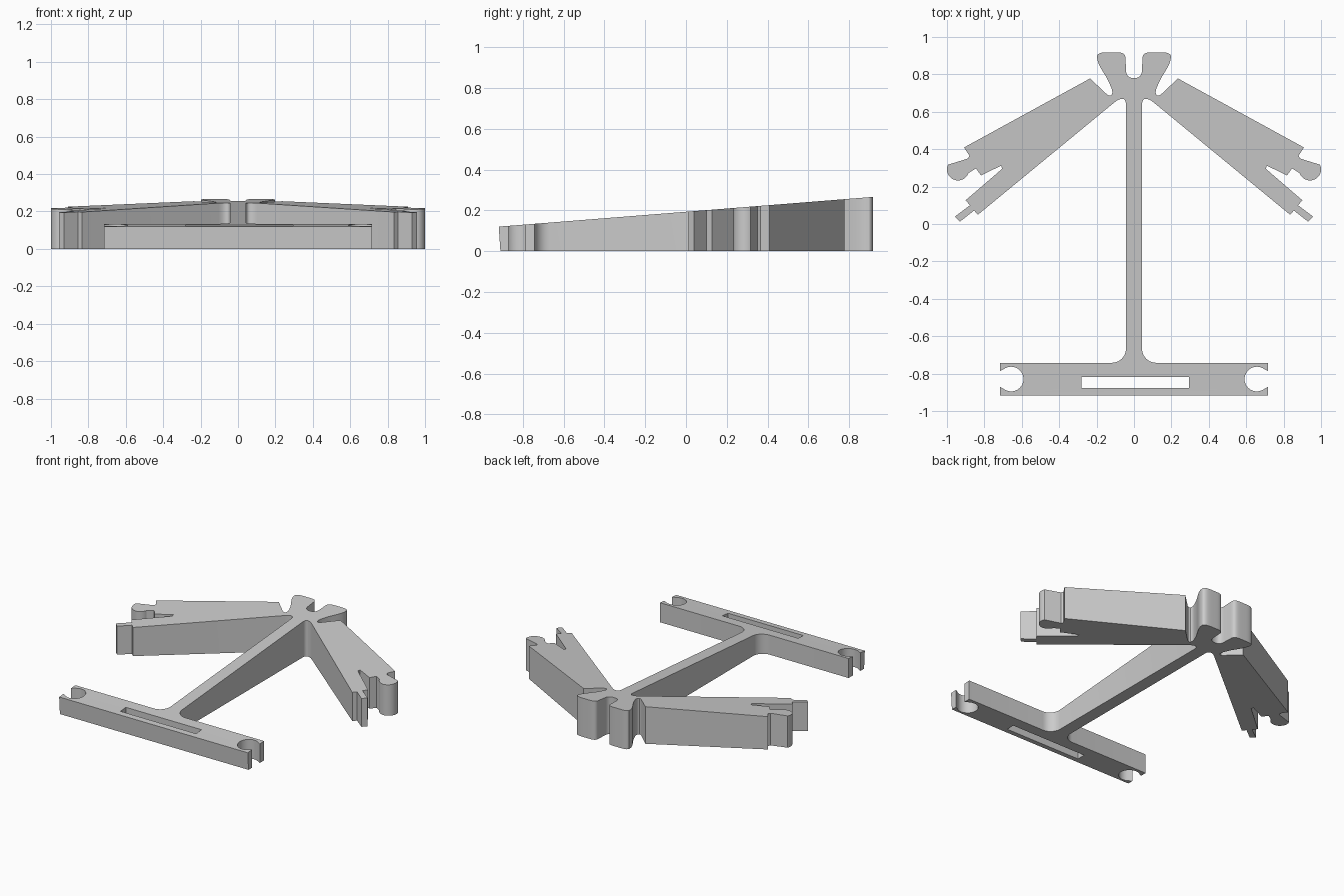
import bpy, bmesh, math
from mathutils import Vector
from mathutils.geometry import interpolate_bezier

cube = bpy.data.objects.get("Cube")
if cube:
    bpy.data.objects.remove(cube, do_unlink=True)

FRONT = -0.913


def arc(cx, cy, r, start, end, n):
    """Points along a circular arc, angles in degrees."""
    angles = [math.radians(start + (end - start) * i / n) for i in range(n + 1)]
    return [(cx + r * math.cos(a), cy + r * math.sin(a)) for a in angles]


def bend(a, b, c, d, n=9):
    """Points along a cubic curve from a to d."""
    return [(p.x, p.y) for p in interpolate_bezier(*(Vector(q) for q in (a, b, c, d)), n)]


def top_height(y):
    """The upper surface slopes evenly from front to back."""
    return 0.193 + 0.0795 * y


# Foot bar with an open round socket at its end
bar = [(0.717, FRONT), (0.717, -0.87)]
bar += arc(0.657, -0.829, 0.066, -60, -300, 24)
bar += [(0.717, -0.787), (0.717, -0.742)]

# Long stem, filleted at both ends
stem = arc(0.118, -0.667, 0.075, 270, 180, 10)
stem += bend((0.043, 0.64), (0.043, 0.68), (0.075, 0.675), (0.105, 0.65))

# Wing: stepped lower tab, narrow notch, then the round knob
wing = [(0.834, 0.05), (0.855, 0.072), (0.93, 0.013), (0.957, 0.04),
        (0.877, 0.1), (0.9, 0.127), (0.705, 0.295), (0.71, 0.312),
        (0.818, 0.26), (0.845, 0.297)]
wing += arc(0.941, 0.292, 0.059, 200, 385, 24)
wing += [(0.888, 0.35), (0.88, 0.365), (0.909, 0.409), (0.235, 0.778)]

# Flared head with a rounded notch in the middle
head = bend((0.15, 0.698), (0.125, 0.672), (0.105, 0.69), (0.122, 0.73))
head += bend((0.135, 0.76), (0.155, 0.805), (0.197, 0.85), (0.197, 0.89))
head += bend((0.197, 0.9), (0.19, 0.918), (0.16, 0.918), (0.13, 0.918))
head += bend((0.11, 0.918), (0.06, 0.918), (0.045, 0.915), (0.045, 0.88))
head += bend((0.043, 0.825), (0.043, 0.79), (0.025, 0.78), (0, 0.78))

half = bar + stem + wing + head
outline = half + [(-x, y) for x, y in reversed(half[:-1])]
slot = [(-0.28, -0.877), (0.295, -0.877), (0.295, -0.818), (-0.28, -0.818)]

# Fill the outline around the slot and raise it into a solid
bm = bmesh.new()
edges = []
for loop in (outline, slot):
    verts = [bm.verts.new((x, y, 0)) for x, y in loop]
    edges += [bm.edges.new((v, verts[i - 1])) for i, v in enumerate(verts)]
bmesh.ops.triangle_fill(bm, edges=edges, use_beauty=True, normal=(0, 0, -1))
lifted = bmesh.ops.extrude_face_region(bm, geom=bm.faces[:], use_keep_orig=True)
raised = {g for g in lifted["geom"] if isinstance(g, bmesh.types.BMVert)}
for v in bm.verts:
    up = v in raised
    if up:
        v.co.z = top_height(v.co.y)
    # The front face leans slightly forward
    if abs(v.co.y - FRONT) < 0.001:
        v.co.y = -0.918 if up else -0.91
bmesh.ops.recalc_face_normals(bm, faces=bm.faces[:])

mesh = bpy.data.meshes.new("stand_frame")
bm.to_mesh(mesh)
bm.free()
frame = bpy.data.objects.new("stand_frame", mesh)
bpy.context.collection.objects.link(frame)

# Plain grey finish
grey = bpy.data.materials.new("plain_grey")
grey.use_nodes = True
colour = (0.6, 0.6, 0.6, 1)
grey.diffuse_color = colour
grey.node_tree.nodes["Principled BSDF"].inputs["Base Color"].default_value = colour
mesh.materials.append(grey)

bpy.context.view_layer.objects.active = frame
frame.select_set(True)
bpy.ops.object.shade_smooth_by_angle(angle=math.radians(30))
